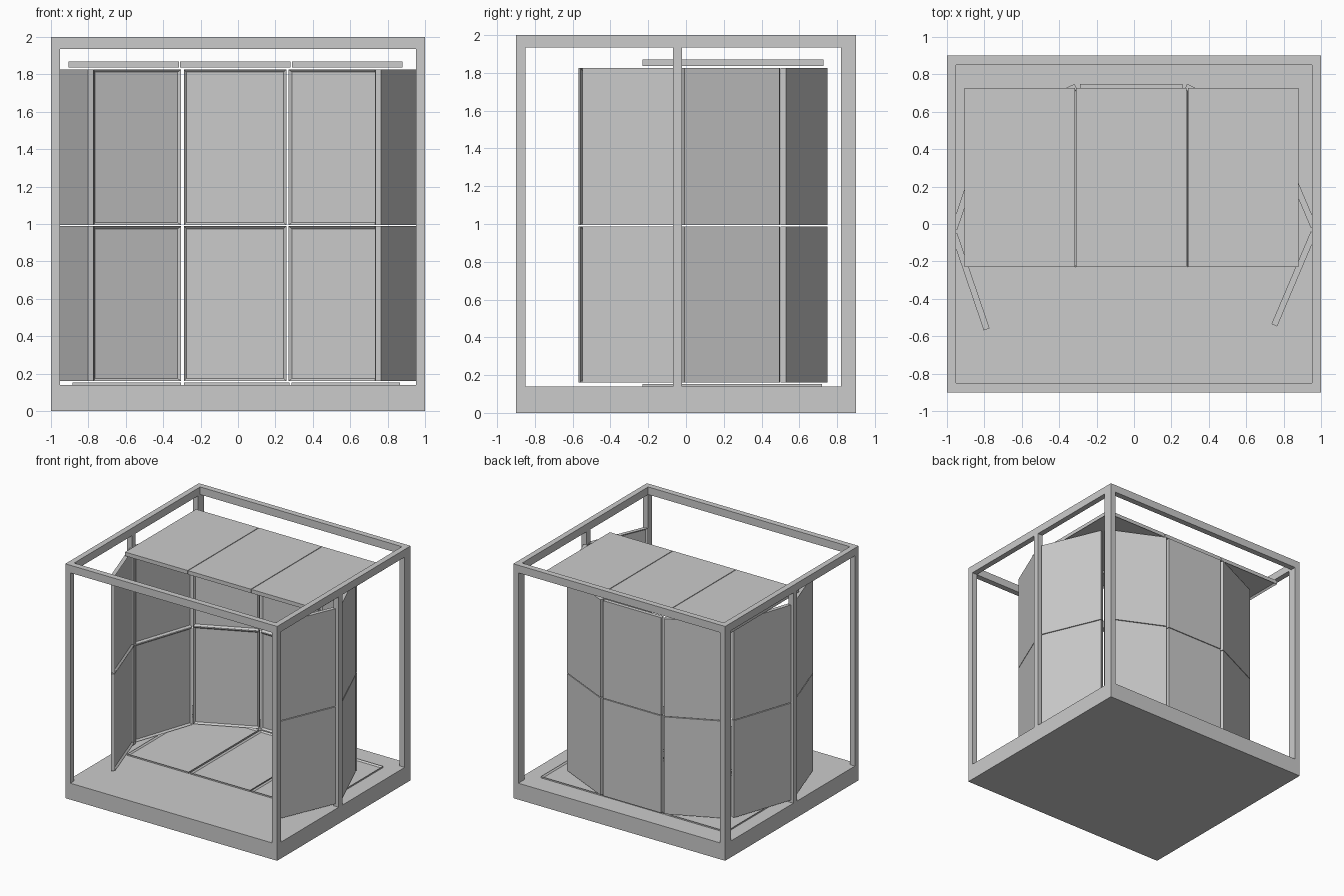
import bpy, bmesh
from mathutils import Matrix, Vector

if "Cube" in bpy.data.objects:
    bpy.data.objects.remove(bpy.data.objects["Cube"], do_unlink=True)

grey = bpy.data.materials.new("plain_grey")
grey.use_nodes = True
GREY = (0.6, 0.6, 0.6, 1)
grey.diffuse_color = GREY
grey.node_tree.nodes["Principled BSDF"].inputs["Base Color"].default_value = GREY

RIM, RECESS, THICK = 0.014, 0.014, 0.033


def box(name, lo, hi, matrix=Matrix(), recess=None):
    """Box between two corners; the face along 'recess' becomes a shallow tray."""
    lo, hi = Vector(lo), Vector(hi)
    bm = bmesh.new()
    bmesh.ops.create_cube(bm, size=1)
    for v in bm.verts:
        v.co = Vector([l + (h - l) * (c + 0.5) for l, h, c in zip(lo, hi, v.co)])
    bm.normal_update()
    if recess:
        face = [f for f in bm.faces if f.normal.dot(Vector(recess)) > 0.9]
        bmesh.ops.inset_region(bm, faces=face, thickness=RIM, use_even_offset=True)
        bmesh.ops.translate(bm, verts=face[0].verts, vec=Vector(recess) * -RECESS)
    bm.transform(matrix)
    mesh = bpy.data.meshes.new(name)
    bm.to_mesh(mesh)
    bm.free()
    mesh.materials.append(grey)
    obj = bpy.data.objects.new(name, mesh)
    bpy.context.collection.objects.link(obj)
    return obj


# Base slab and the open frame above it
BASE, BEAM, W = 0.14, 1.935, 0.048
box("base", (-1, -0.9, 0), (1, 0.9, BASE))
for side, s in (("right", -1), ("left", 1)):
    x0, x1 = sorted((s, s * (1 - W)))
    box(side + "_front_post", (x0, -0.9, BASE), (x1, -0.85, BEAM))
    box(side + "_back_post", (x0, 0.82, BASE), (x1, 0.9, BEAM))
    box(side + "_middle_post", (x0, -0.07, BASE), (x1, -0.02, BEAM))
    box(side + "_top_beam", (x0, -0.85, BEAM), (x1, 0.85, 2))
box("front_top_beam", (-1, -0.9, BEAM), (1, -0.85, 2))
box("back_top_beam", (-1, 0.85, BEAM), (1, 0.9, 2))

# Roof panels hollow below, floor panels hollow above
for name, a, b in (("right", -0.905, -0.315), ("middle", -0.309, 0.282), ("left", 0.288, 0.88)):
    box(name + "_roof_panel", (a, -0.23, 1.837), (b, 0.727, 1.87), recess=(0, 0, -1))
for name, a, b in (("right", -0.885, -0.305), ("middle", -0.29, 0.275), ("left", 0.285, 0.865)):
    box(name + "_floor_panel", (a, -0.23, 0.12), (b, 0.72, 0.152), recess=(0, 0, 1))


def wall(name, start, end):
    """Two stacked panels along the inner edge; the hollow side faces the room."""
    a, b = Vector((*start, 0)), Vector((*end, 0))
    along = (b - a).normalized()
    inward = Vector((along.y, -along.x, 0))
    if inward.dot(Vector((0, 0.1, 0)) - (a + b) / 2) < 0:
        a, b, along, inward = b, a, -along, -inward
    # axes: x along the wall, y away from the room, z up
    m = Matrix((along, -inward, (0, 0, 1))).transposed().to_4x4()
    m.translation = a
    for level, z0, z1 in (("lower", 0.16, 0.988), ("upper", 0.994, 1.826)):
        box(f"{name}_{level}_panel", (0, 0, z0), ((b - a).length, THICK, z1), m, (0, -1, 0))


# Folding wall around the room
wall("right_front", (-0.772, -0.558), (-0.945, -0.05))
wall("right_side", (-0.945, -0.03), (-0.77, 0.486))
wall("right_back", (-0.772, 0.499), (-0.304, 0.719))
wall("back", (-0.29, 0.715), (0.258, 0.715))
wall("left_back", (0.27, 0.719), (0.738, 0.499))
wall("left_side", (0.732, 0.482), (0.945, -0.02))
wall("left_front", (0.945, -0.04), (0.735, -0.535))
